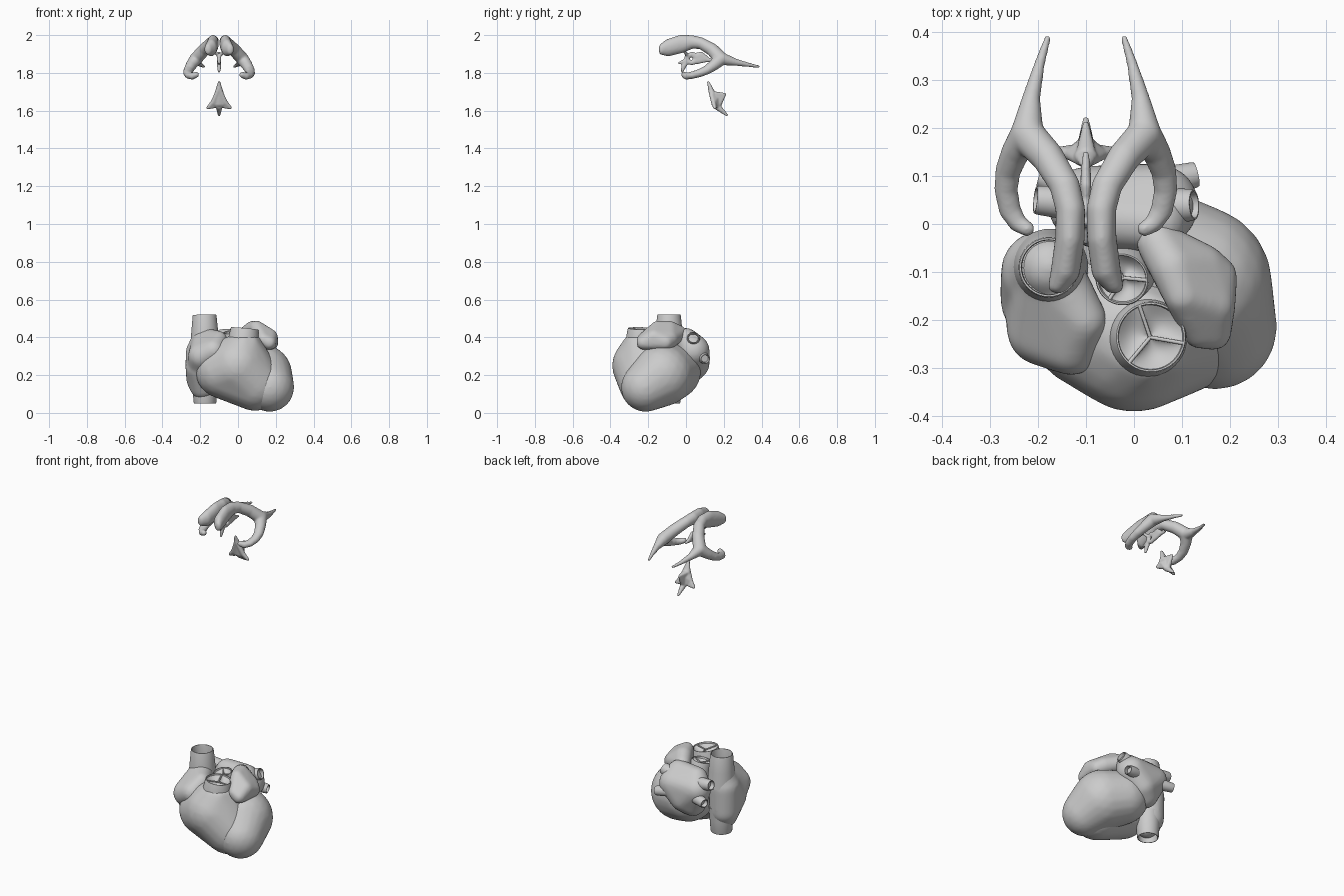
import bpy, bmesh, math
from mathutils import Vector

if "Cube" in bpy.data.objects:
    bpy.data.objects.remove(bpy.data.objects["Cube"])


def finish(name, bm):
    mesh = bpy.data.meshes.new(name)
    bmesh.ops.recalc_face_normals(bm, faces=bm.faces[:])
    bm.to_mesh(mesh)
    bm.free()
    for p in mesh.polygons:
        p.use_smooth = True
    ob = bpy.data.objects.new(name, mesh)
    bpy.context.collection.objects.link(ob)
    return ob


def blob(name, groups, voxel=0.008, smooth=14):
    """Each group is the hull of some balls (x,y,z,r) or (x,y,z,rx,ry,rz); groups are fused."""
    total = bmesh.new()
    ball = bmesh.new()
    bmesh.ops.create_icosphere(ball, subdivisions=3, radius=1)
    unit = [v.co.copy() for v in ball.verts]
    ball.free()
    for g in groups:
        bm = bmesh.new()
        for n in g:
            r = n[3:] if len(n) == 6 else (n[3],) * 3
            for u in unit:
                bm.verts.new([n[i] + u[i] * r[i] for i in range(3)])
        bmesh.ops.convex_hull(bm, input=bm.verts[:])
        bmesh.ops.delete(bm, geom=[v for v in bm.verts if not v.link_faces], context='VERTS')
        bmesh.ops.recalc_face_normals(bm, faces=bm.faces[:])
        tmp = bpy.data.meshes.new("tmp")
        bm.to_mesh(tmp)
        bm.free()
        total.from_mesh(tmp)
        bpy.data.meshes.remove(tmp)
    ob = finish(name, total)
    m = ob.modifiers.new("fuse", 'REMESH')
    m.mode = 'VOXEL'
    m.voxel_size = voxel
    m.use_smooth_shade = True
    s = ob.modifiers.new("soften", 'SMOOTH')
    s.factor = 0.5
    s.iterations = smooth
    return ob


def chain(nodes):
    return [nodes[i:i + 2] for i in range(len(nodes) - 1)]


def tube(name, p0, p1, r0, r1, wall=0.008, depth=0.05, seg=40):
    """Open vessel stub: outer wall, rounded rim, inner wall and floor."""
    p0, p1 = Vector(p0), Vector(p1)
    length = (p1 - p0).length
    rot = (p1 - p0).to_track_quat('Z', 'Y')
    prof = [(r0, 0), ((r0 + r1) / 2, length * .5), (r1, length - .006), (r1 - wall * .3, length),
            (r1 - wall * .8, length), (r1 - wall, length - .006), (r1 - wall, length - depth)]
    bm = bmesh.new()
    rings = []
    for r, h in prof:
        rings.append([bm.verts.new(p0 + rot @ Vector((r * math.cos(a), r * math.sin(a), h)))
                      for a in (2 * math.pi * k / seg for k in range(seg))])
    for a, b in zip(rings, rings[1:]):
        for k in range(seg):
            bm.faces.new((a[k], a[(k + 1) % seg], b[(k + 1) % seg], b[k]))
    bm.faces.new(rings[-1])
    bm.faces.new(rings[0][::-1])
    ob = finish(name, bm)
    ob.data.set_sharp_from_angle(angle=math.radians(50))
    return ob


def valve(name, p0, p1, r0, r1, turn):
    """Vessel root with three cupped leaflets meeting in a Y."""
    tube(name + "_root", p0, p1, r0, r1, .007, .04)
    axis = (Vector(p1) - Vector(p0)).normalized()
    rot = axis.to_track_quat('Z', 'Y')
    centre = Vector(p1) - axis * .016
    bm = bmesh.new()
    n, rows = 48, 8
    grid = []
    for j in range(rows + 1):
        f = j / rows
        row = []
        for k in range(n):
            a = 2 * math.pi * k / n
            sag = abs(math.sin(1.5 * a)) ** .6 * .018 * math.sin(math.pi * min(1, f * .85 + .08))
            v = Vector(((r1 - .005) * f * math.cos(a + turn), (r1 - .005) * f * math.sin(a + turn),
                        .012 * f - sag))
            row.append(bm.verts.new(centre + rot @ v))
        grid.append(row)
    for a, b in zip(grid, grid[1:]):
        for k in range(n):
            bm.faces.new((a[k], a[(k + 1) % n], b[(k + 1) % n], b[k]))
    bmesh.ops.remove_doubles(bm, verts=bm.verts[:], dist=1e-5)
    finish(name + "_leaflets", bm)
    cu = bpy.data.curves.new(name + "_edges", 'CURVE')
    cu.dimensions = '3D'
    cu.bevel_depth = .004
    for k in range(3):
        a = turn + k * 2 * math.pi / 3
        sp = cu.splines.new('POLY')
        sp.points.add(1)
        end = centre + rot @ Vector(((r1 - .004) * math.cos(a), (r1 - .004) * math.sin(a), .012))
        sp.points[0].co = (*centre, 1)
        sp.points[1].co = (*end, 1)
    bpy.context.collection.objects.link(bpy.data.objects.new(name + "_edges", cu))


# Heart: ventricles
blob("left_ventricle", [[(.168, -.215, .135, .13), (.155, -.17, .175, .137), (.122, -.125, .2, .166),
                         (.03, -.07, .22, .15)]], smooth=20)
shoulder = [(.03 + .06 * math.cos(a), -.235 + .06 * math.sin(a), .375, .036)
            for a in (k * math.pi / 4 for k in range(8))]
blob("right_ventricle", [
    [(0, -.24, .25, .152), (-.08, -.2, .22, .145), (.09, -.21, .155, .145), (-.02, -.225, .29, .12)]
    + shoulder], smooth=20)

# Heart: right atrium with its appendage
blob("right_atrium", [
    [(-.19, -.1, .32, .087), (-.19, -.1, .18, .084), (-.2, -.16, .24, .078), (-.185, -.11, .14, .07)],
    [(-.19, -.1, .32, .085), (-.175, -.09, .41, .064)],
    [(-.2, -.17, .25, .07), (-.19, -.22, .3, .075), (-.13, -.25, .33, .065),
     (-.105, -.2, .385, .05), (-.175, -.1, .38, .07)]])
tube("upper_vena_cava", (-.175, -.09, .33), (-.177, -.09, .52), .08, .063, .007, .08)
tube("lower_vena_cava", (-.175, -.09, .2), (-.175, -.09, .05), .07, .06, .007, .06)

# Heart: left atrium, appendage and lung veins
blob("left_atrium", [
    [(-.1, .04, .33, .08), (.05, .04, .33, .085), (-.08, .01, .385, .06), (.05, 0, .39, .06),
     (-.02, .045, .26, .08), (-.06, .02, .23, .075)]])
blob("left_appendage", [
    [(.05, -.04, .42, .045), (.08, -.09, .44, .048), (.14, -.09, .39, .05), (.1, -.15, .45, .038),
     (.165, -.17, .4, .046), (.17, -.11, .375, .045), (.165, -.225, .372, .038),
     (.135, -.225, .39, .034)]], smooth=8)
for name, a, b, r in (
        ("left_upper_vein", (.04, .035, .37), (.125, .04, .4), .033),
        ("left_lower_vein", (.03, .08, .3), (.13, .103, .285), .027),
        ("right_upper_vein", (-.1, .04, .37), (-.205, .05, .385), .03),
        ("right_lower_vein", (-.1, .07, .3), (-.195, .1, .29), .027)):
    tube(name, a, b, r * 1.25, r, .007, .025)

# Heart: outlet valves
valve("lung_valve", (.025, -.238, .34), (.035, -.235, .447), .088, .074, .05)
valve("aortic_valve", (-.01, -.09, .3), (-.025, -.115, .43), .065, .056, .5)

# Brain: paired lateral ventricles, mirrored about x = -0.1
body = [(-.042, -.13, 1.925, .019, .014, .028), (-.058, -.095, 1.933, .029, .03, .043),
        (-.067, -.03, 1.952, .029, .035, .046), (-.068, .03, 1.964, .029, .03, .034),
        (-.056, .08, 1.957, .03, .028, .029), (-.02, .14, 1.922, .032, .032, .032),
        (.022, .185, 1.875, .033, .038, .032)]
occipital = [body[-1], (.014, .26, 1.857, .018), (-.003, .33, 1.843, .011), (-.02, .385, 1.833, .007)]
temporal = [body[-1], (.046, .15, 1.843, .028), (.062, .11, 1.815, .025, .025, .022),
            (.066, .07, 1.798, .023, .023, .02), (.058, .03, 1.787, .022, .022, .018),
            (.042, .002, 1.783, .018), (.022, -.01, 1.79, .015)]
for side in ("left", "right"):
    groups = [[(*n[:3], *(r * 1.06 for r in n[3:])) for n in g]
              for g in chain(body) + chain(occipital) + chain(temporal)]
    if side == "right":
        groups = [[(-.2 - n[0], *n[1:]) for n in g] for g in groups]
    blob(side + "_lateral_ventricle", groups, .005, 8)


# Brain: third ventricle, a thin plate with a hole, spurs and links to each side
def flat(y, z, r, w=.011):
    return (-.1, y, z, w, r, r)


third = chain([flat(.055, 1.885, .02), flat(.03, 1.9, .012), flat(.005, 1.883, .014),
               flat(.005, 1.862, .015), flat(.03, 1.853, .012), flat(.055, 1.865, .018)])
third += [[flat(.055, 1.885, .022), flat(.06, 1.862, .015), flat(.1, 1.875, .02), flat(.08, 1.898, .014)]]
third += chain([flat(0, 1.855, .014), flat(-.012, 1.835, .013), flat(-.02, 1.808, .007, .007)])
third += chain([flat(.1, 1.872, .016), flat(.145, 1.866, .006, .007)])
third += chain([flat(0, 1.865, .013), flat(-.035, 1.852, .007, .007)])
for s in (-1, 1):
    third.append([flat(.01, 1.89, .009), (-.1 + s * .028, -.01, 1.915, .008)])
blob("third_ventricle", third, .004, 3)

# Brain: fourth ventricle, a tent shape with side and lower spurs
top, peak = (-.1, .118, 1.75, .007), (-.1, .208, 1.688, .006)
low = (-.1, .165, 1.622, .018)
fourth = [[top, (-.1, .14, 1.69, .025, .015, .02), (-.1, .15, 1.64, .03, .016, .02)],
          [peak, (-.1, .15, 1.69, .02, .012, .012), low],
          [low, (-.1, .216, 1.577, .007)]]
for s in (-1, 1):
    wing = (-.1 + s * .032, .145, 1.645, .013)
    fourth += [[(-.1, .125, 1.72, .01), wing, low, (-.1, .165, 1.67, .014)],
               [wing, (-.1 + s * .03, .155, 1.622, .01), (-.1 + s * .06, .152, 1.615, .008)]]
blob("fourth_ventricle", fourth, .004, 3)
